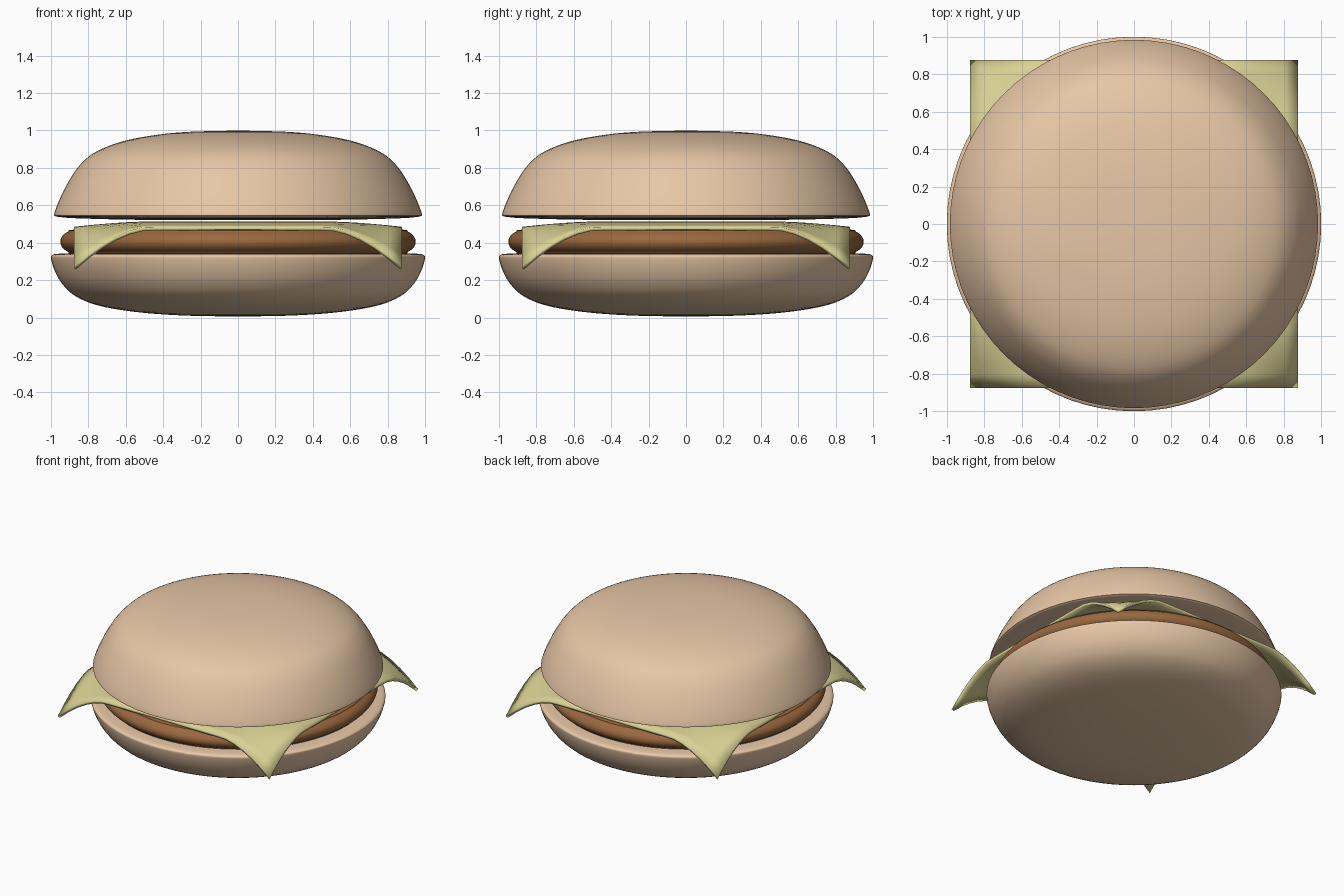
import bpy, bmesh, math
from mathutils import Vector

if "Cube" in bpy.data.objects:
    bpy.data.objects.remove(bpy.data.objects["Cube"])


def finish(bm, name, color, angle=40):
    bmesh.ops.recalc_face_normals(bm, faces=bm.faces)
    mesh = bpy.data.meshes.new(name)
    bm.to_mesh(mesh)
    bm.free()
    ob = bpy.data.objects.new(name, mesh)
    bpy.context.collection.objects.link(ob)
    mat = bpy.data.materials.new(name + "_colour")
    mat.diffuse_color = (*color, 1)
    mat.use_nodes = True
    mat.node_tree.nodes["Principled BSDF"].inputs["Base Color"].default_value = mat.diffuse_color
    mesh.materials.append(mat)
    bpy.ops.object.select_all(action='DESELECT')
    ob.select_set(True)
    bpy.context.view_layer.objects.active = ob
    bpy.ops.object.shade_smooth_by_angle(angle=math.radians(angle))
    return ob


def smooth_profile(pts, steps=4):
    # Catmull-Rom resampling (centripetal-like tangents not needed here)
    p = [Vector(q) for q in pts]
    p = [2 * p[0] - p[1]] + p + [2 * p[-1] - p[-2]]
    out = []
    for a, b, c, d in zip(p, p[1:], p[2:], p[3:]):
        for i in range(steps):
            t = i / steps
            out.append(0.5 * (2 * b + (c - a) * t + (2 * a - 5 * b + 4 * c - d) * t * t
                              + (3 * b - a - 3 * c + d) * t ** 3))
    return out + [p[-2]]


def lathe(name, pts, color, seg=72):
    bm = bmesh.new()
    vs = [bm.verts.new((max(r, 0), 0, z)) for r, z in smooth_profile(pts)]
    es = [bm.edges.new(e) for e in zip(vs, vs[1:])]
    bmesh.ops.spin(bm, geom=vs + es, cent=(0, 0, 0), axis=(0, 0, 1),
                   angle=2 * math.pi, steps=seg)
    bmesh.ops.remove_doubles(bm, verts=bm.verts, dist=0.0005)
    return finish(bm, name, color)


BUN = (0.80, 0.57, 0.38)

# Bottom bun
lathe("bottom_bun", [(0, 0.005), (0.3, 0.011), (0.55, 0.03), (0.75, 0.065), (0.87, 0.115),
                     (0.94, 0.18), (0.98, 0.25), (1.0, 0.315), (0.995, 0.332),
                     (0.97, 0.34), (0.88, 0.343), (0.5, 0.345), (0, 0.345)], BUN)

# Patty
lathe("patty", [(0, 0.335), (0.5, 0.335), (0.86, 0.338), (0.91, 0.352), (0.94, 0.376),
                (0.95, 0.405), (0.94, 0.434), (0.91, 0.458), (0.86, 0.471),
                (0.5, 0.475), (0, 0.475)], (0.32, 0.14, 0.05))

# Top bun
lathe("top_bun", [(0, 0.522), (0.5, 0.522), (0.85, 0.53), (0.95, 0.537), (0.978, 0.543),
                  (0.983, 0.555), (0.955, 0.63), (0.91, 0.72), (0.85, 0.81), (0.77, 0.88),
                  (0.64, 0.935), (0.48, 0.97), (0.28, 0.992), (0, 1.0)], BUN)

# Cheese slice: square sheet whose corners droop over the patty
H, N = 0.878, 24
bm = bmesh.new()
bmesh.ops.create_grid(bm, x_segments=N, y_segments=N, size=H)
for v in bm.verts:
    x, y = abs(v.co.x), abs(v.co.y)
    u, w = (max(0, (c - 0.48) / (H - 0.48)) for c in (x, y))
    rim = max(0, (max(x, y) - 0.5) / (H - 0.5))
    v.co.z = 0.513 - 0.028 * rim ** 1.5 - 0.215 * (u * w) ** 1.7
cheese = finish(bm, "cheese_slice", (0.70, 0.64, 0.30))
solid = cheese.modifiers.new("thickness", 'SOLIDIFY')
solid.thickness = 0.02
solid.offset = -1
